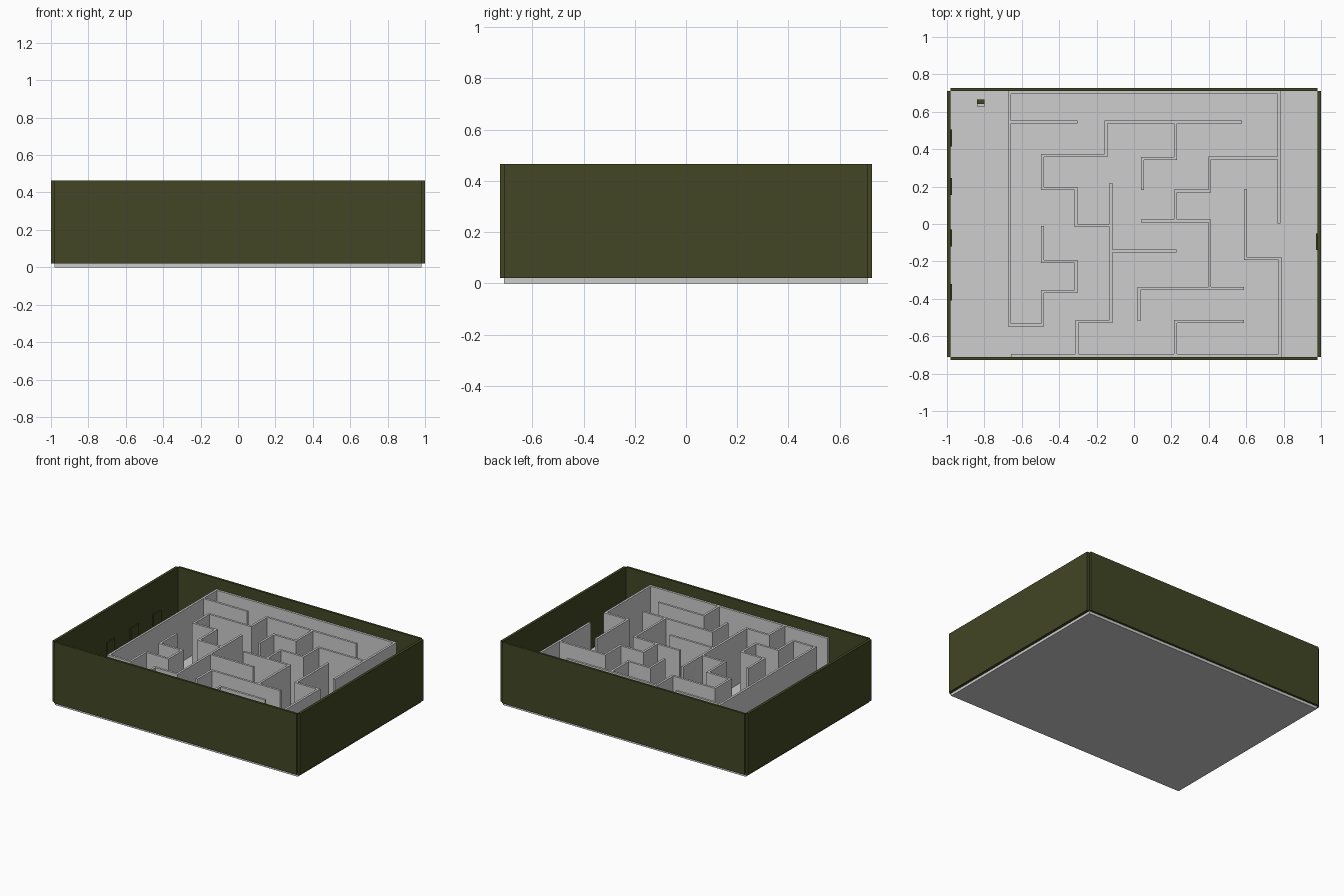
import bpy
import bmesh

cube = bpy.data.objects.get("Cube")
if cube:
    bpy.data.objects.remove(cube, do_unlink=True)


def make_material(name, rgb):
    material = bpy.data.materials.new(name)
    material.use_nodes = True
    colour = (*rgb, 1)
    material.diffuse_color = colour
    material.node_tree.nodes["Principled BSDF"].inputs["Base Color"].default_value = colour
    return material


grey = make_material("light grey", (.61, .61, .61))
olive = make_material("dark olive", (.054, .061, .017))


def add_box(bm, low, high):
    """Add an axis-aligned box between two corners to the mesh."""
    verts = bmesh.ops.create_cube(bm, size=1)["verts"]
    for vert in verts:
        for axis in range(3):
            vert.co[axis] = low[axis] if vert.co[axis] < 0 else high[axis]


def make_object(name, material, boxes):
    """Build one flat-shaded object from a list of (low, high) boxes."""
    bm = bmesh.new()
    for low, high in boxes:
        add_box(bm, low, high)
    mesh = bpy.data.meshes.new(name)
    bm.to_mesh(mesh)
    bm.free()
    mesh.materials.append(material)
    obj = bpy.data.objects.new(name, mesh)
    bpy.context.collection.objects.link(obj)
    return obj


floor_top = .02
half_x, half_y = .98, .71
outer_top = .465
maze_top = .387
half_wall = .008

# Floor slab
make_object("floor", grey, [((-half_x, -half_y, 0), (half_x, half_y, floor_top))])

# Outer walls, set just outside the slab
for name, side in (("left", 1), ("right", -1)):
    xs = sorted((side * half_x, side))
    make_object(name + "_outer_wall", olive,
                [((xs[0], -half_y, floor_top), (xs[1], half_y, outer_top))])
for name, side in (("back", 1), ("front", -1)):
    ys = sorted((side * half_y, side * (half_y + .016)))
    make_object(name + "_outer_wall", olive,
                [((-half_x, ys[0], floor_top), (half_x, ys[1], outer_top))])


def maze_wall(name, start, axis, stops):
    """Walk from the start, turning between x and y at every stop."""
    boxes = []
    here = list(start)
    for stop in stops:
        there = list(here)
        there[axis] = stop
        low = [min(a, b) - half_wall for a, b in zip(here, there)]
        high = [max(a, b) + half_wall for a, b in zip(here, there)]
        boxes.append(((*low, floor_top), (*high, maze_top)))
        here = there
        axis = 1 - axis
    make_object(name, grey, boxes)


X, Y = 0, 1

# Maze perimeter
maze_wall("maze_back_perimeter", (.776, .01), Y,
          [.702, -.665, -.54, -.49, -.362, -.31, -.2, -.49, -.02])
maze_wall("maze_front_perimeter", (-.65, -.702), X, [.78, -.184, .597, .18])

# Inner maze walls
maze_wall("back_right_spur", (-.665, .546), X, [-.31])
maze_wall("long_winding_wall", (.57, .546), X,
          [-.15, .366, -.49, .19, -.31, -.008, -.124])
maze_wall("centre_wall", (-.124, .21), Y, [-.522, -.305, -.702])
maze_wall("centre_spur", (-.124, -.145), X, [.22])
maze_wall("back_hook", (.222, .546), Y, [.35, .045, .19])
maze_wall("stepped_wall", (.776, .353), X, [.405, .176, .222, .015])
maze_wall("middle_wall", (.045, .015), X, [.405, -.345])
maze_wall("front_cross_wall", (.58, -.345), X, [.028, -.51])
maze_wall("front_hook", (.58, -.522), X, [.222, -.702])

# Thin door plates on the inner faces of the side walls
door_half, door_top, door_thick = .045, .23, .007


def door(name, side, y):
    xs = sorted((side * half_x, side * (half_x - door_thick)))
    make_object(name, olive, [((xs[0], y - door_half, floor_top),
                               (xs[1], y + door_half, door_top))])


for number, y in enumerate((.46, .2, -.075, -.365)):
    door("right_door_" + "abcd"[number], -1, y)
door("left_door", 1, -.095)

# Small figure in the corner passage
make_object("figure_body", olive, [((-.84, .642, floor_top), (-.8, .666, .12))])
make_object("figure_base", grey, [((-.84, .628, floor_top), (-.8, .642, .06))])
